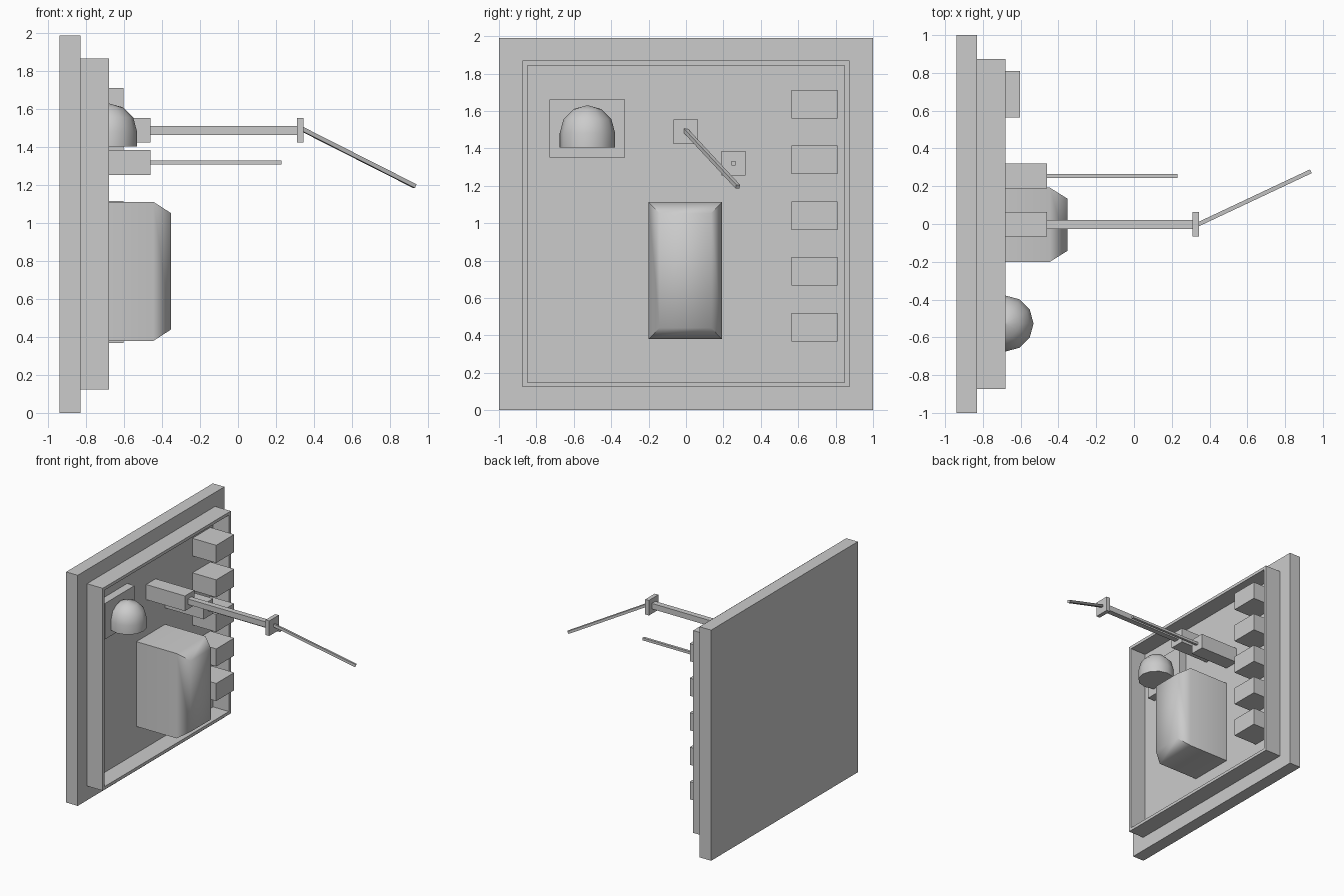
import bpy, bmesh, math
from mathutils import Vector

if "Cube" in bpy.data.objects:
    bpy.data.objects.remove(bpy.data.objects["Cube"])

WALL = -0.83  # front surface of the back plate


def make(name, bm, smooth=None):
    bmesh.ops.recalc_face_normals(bm, faces=bm.faces[:])
    me = bpy.data.meshes.new(name)
    bm.to_mesh(me)
    bm.free()
    ob = bpy.data.objects.new(name, me)
    bpy.context.collection.objects.link(ob)
    if smooth:
        bpy.ops.object.select_all(action='DESELECT')
        ob.select_set(True)
        bpy.context.view_layer.objects.active = ob
        bpy.ops.object.shade_smooth_by_angle(angle=math.radians(smooth))
    return ob


def loft(name, rings, cap=True, closed=False, smooth=None):
    """Skin a list of equal-length vertex rings."""
    bm = bmesh.new()
    vs = [[bm.verts.new(p) for p in r] for r in rings]
    pairs = list(zip(vs, vs[1:])) + ([(vs[-1], vs[0])] if closed else [])
    for a, b in pairs:
        n = len(a)
        for i in range(n):
            bm.faces.new((a[i], a[(i + 1) % n], b[(i + 1) % n], b[i]))
    if cap:
        bm.faces.new(vs[0])
        bm.faces.new(vs[-1])
    return make(name, bm, smooth)


def rect(x, y, z, hy, hz):
    return [(x, y - hy, z - hz), (x, y + hy, z - hz), (x, y + hy, z + hz), (x, y - hy, z + hz)]


def box(name, x0, x1, y, z, hy, hz):
    return loft(name, [rect(x0, y, z, hy, hz), rect(x1, y, z, hy, hz)])


# back plate and raised hollow rim
box("back_plate", -0.94, WALL, 0, 0.995, 1.0, 0.995)
CZ = 0.996
loft("rim_frame", [rect(WALL, 0, CZ, 0.873, 0.873), rect(-0.68, 0, CZ, 0.873, 0.873),
                   rect(-0.68, 0, CZ, 0.847, 0.847), rect(WALL, 0, CZ, 0.847, 0.847)],
     cap=False, closed=True)

# column of five blocks
for i in range(5):
    box(f"side_block_{i + 1}", WALL, -0.603, 0.687, 1.636 - 0.298 * i, 0.123, 0.076)

# large housing with chamfered front
hy, hz = 0.196, 0.366
loft("main_housing", [rect(WALL, -0.004, 0.746, hy, hz), rect(-0.445, -0.004, 0.746, hy, hz),
                      rect(-0.352, -0.004, 0.746, hy - 0.058, hz - 0.06)], smooth=60)

# domed lamp on its mounting plate
box("lamp_plate", WALL, -0.76, -0.527, 1.507, 0.202, 0.155)
R = 0.148
profile = [(R, 1.405), (R, 1.482)] + [
    (R * math.cos(a), 1.482 + R * math.sin(a)) for a in (math.pi / 6, math.pi / 3, math.radians(89))]
loft("lamp_dome", [[(-0.68 + r * math.cos(k * math.pi / 6), -0.527 + r * math.sin(k * math.pi / 6), z)
                    for k in range(12)] for r, z in profile], smooth=40)

# long arm: mount, rod and square collar
box("long_arm_mount", WALL, -0.46, -0.002, 1.489, 0.065, 0.065)
box("long_arm_rod", -0.46, 0.31, -0.002, 1.489, 0.024, 0.024)
box("long_arm_collar", 0.31, 0.345, -0.002, 1.489, 0.065, 0.065)

# angled tip rod leaving the collar
a, b = Vector((0.335, -0.004, 1.497)), Vector((0.932, 0.277, 1.195))
d = (b - a).normalized()
u = d.cross(Vector((0, 0, 1))).normalized() * 0.011
v = d.cross(u).normalized() * 0.011
loft("tip_rod", [[p - u - v, p + u - v, p + u + v, p - u + v] for p in (a, b)])

# short arm: mount and thin rod
box("short_arm_mount", WALL, -0.46, 0.254, 1.32, 0.065, 0.065)
box("short_arm_rod", -0.46, 0.23, 0.254, 1.32, 0.011, 0.011)
